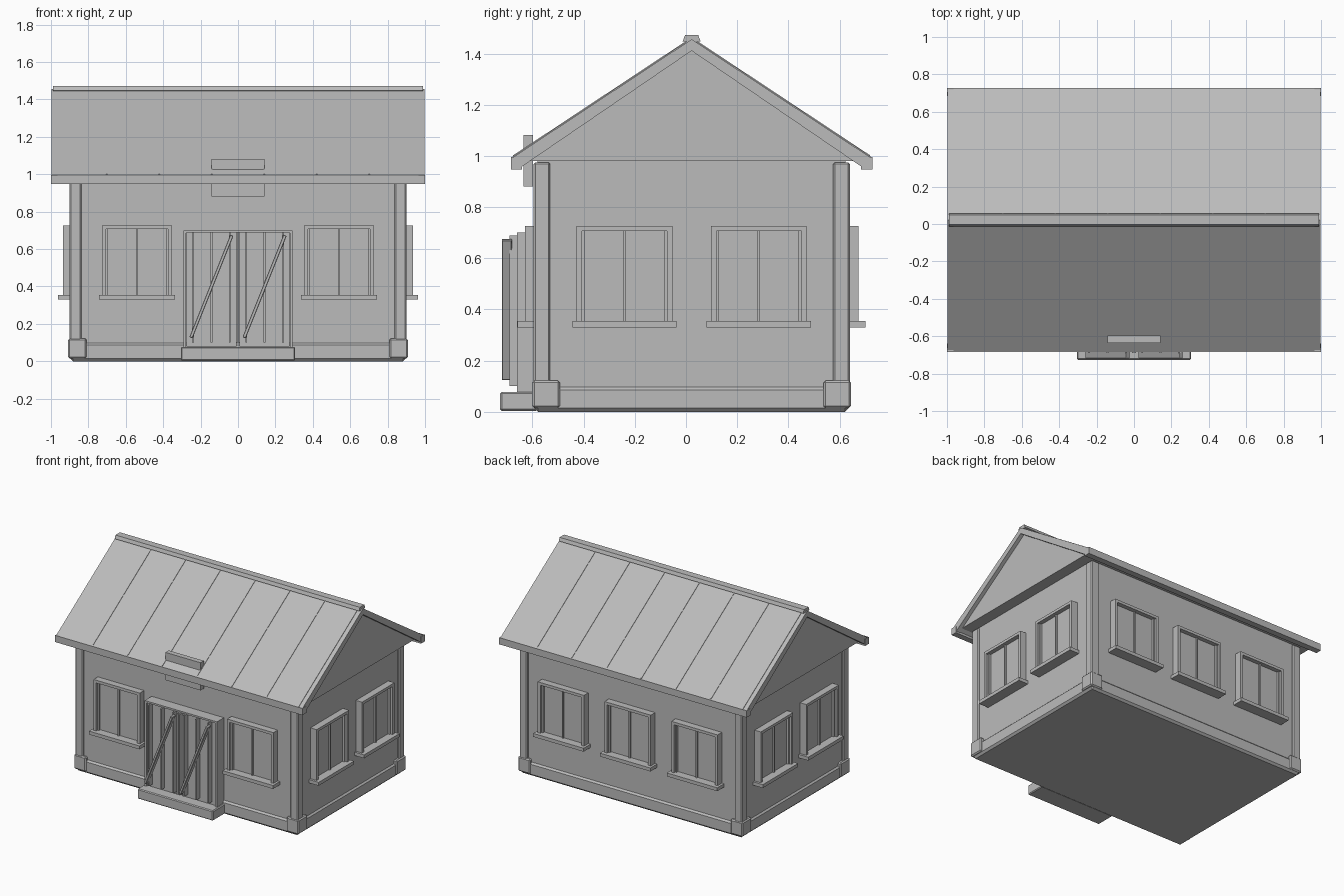
import bpy, bmesh, math
from mathutils import Matrix, Vector

cube = bpy.data.objects.get("Cube")
if cube:
    bpy.data.objects.remove(cube, do_unlink=True)

# One plain grey for the whole building
grey = bpy.data.materials.new("plain_grey")
grey.use_nodes = True
COLOR = (0.5, 0.5, 0.5, 1)
grey.diffuse_color = COLOR
grey.node_tree.nodes["Principled BSDF"].inputs["Base Color"].default_value = COLOR

MID = 0.022      # y of the ridge
WALL_X, WALL_Y = 0.885, 0.602


def finish(name, bm, bevel=0):
    bmesh.ops.recalc_face_normals(bm, faces=bm.faces)
    mesh = bpy.data.meshes.new(name)
    bm.to_mesh(mesh)
    bm.free()
    mesh.materials.append(grey)
    ob = bpy.data.objects.new(name, mesh)
    bpy.context.collection.objects.link(ob)
    if bevel:
        mod = ob.modifiers.new("edge", "BEVEL")
        mod.width = bevel
        mod.segments = 1
    return ob


def box(name, x, y, z, bevel=0, place=Matrix()):
    """Box from (min, max) ranges, optionally moved by a matrix."""
    bm = bmesh.new()
    lo, hi = Vector((x[0], y[0], z[0])), Vector((x[1], y[1], z[1]))
    m = Matrix.Translation((lo + hi) / 2) @ Matrix.Diagonal((*(hi - lo), 1))
    bmesh.ops.create_cube(bm, size=1, matrix=place @ m)
    return finish(name, bm, bevel)


def extrude_x(name, profile, x0, x1):
    """Extrude a (y, z) outline along x; y is measured from the ridge."""
    bm = bmesh.new()
    face = bm.faces.new([bm.verts.new((x0, MID + y, z)) for y, z in profile])
    out = bmesh.ops.extrude_face_region(bm, geom=[face])
    verts = [g for g in out["geom"] if isinstance(g, bmesh.types.BMVert)]
    bmesh.ops.translate(bm, vec=(x1 - x0, 0, 0), verts=verts)
    return finish(name, bm)


# Walls, plinth, corner posts and corner stones
box("walls", (-WALL_X, WALL_X), (MID - WALL_Y, MID + WALL_Y), (0.01, 0.98))
box("plinth", (-0.896, 0.896), (MID - 0.614, MID + 0.614), (0, 0.1), 0.014)
for sx in (-1, 1):
    for sy in (-1, 1):
        xs = lambda a, b: sorted((sx * a, sx * b))
        ys = lambda a, b: sorted((MID + sy * a, MID + sy * b))
        box("corner_post", xs(0.838, 0.9), ys(0.553, 0.618), (0.1, 0.975), 0.007)
        box("corner_stone", xs(0.81, 0.908), ys(0.515, 0.623), (0.015, 0.122), 0.008)

# Attic body, roof slopes, bargeboards and fascias
extrude_x("attic", [(-0.655, 0.98), (0.655, 0.98), (0, 1.415)], -0.968, 0.968)
chevron = [(-0.705, 0.994), (0, 1.46), (0.705, 0.994),
           (0.677, 0.953), (0, 1.415), (-0.677, 0.953)]
extrude_x("roof_slopes", chevron, -0.965, 0.965)
for s in (-1, 1):
    extrude_x("bargeboard", [(y, z - 0.004) for y, z in chevron], s * 0.965, s * 0.996)
    extrude_x("fascia", [(s * 0.662, 0.947), (s * 0.706, 0.947),
                         (s * 0.706, 0.996), (s * 0.662, 0.996)], -1, 1)

# Roof seams
slope = math.atan2(0.466, 0.705)
for s in (-1, 1):
    for i in range(6):
        x = (i - 2.5) * 0.281
        place = Matrix.Translation((x, MID, 1.46)) @ Matrix.Rotation(-s * slope, 4, "X")
        ends = sorted((s * 0.02, s * 0.835))
        box("roof_seam", (-0.004, 0.004), ends, (-0.01, 0.003), 0, place)

# Ridge cap
extrude_x("ridge_cap", [(-0.035, 1.448), (-0.026, 1.472), (0.026, 1.472),
                        (0.035, 1.448), (0, 1.44)], -0.988, 0.988)

# Blank board over the entrance
box("entrance_board", (-0.142, 0.142), (-0.635, -0.597), (0.88, 1.082))


# Windows: built facing -y, then turned to their wall
def window(side, along):
    turn = Matrix.Rotation(side * math.pi / 2, 4, "Z")
    dist = WALL_X if side % 2 else WALL_Y
    place = Matrix.Translation((0, MID, 0)) @ turn @ Matrix.Translation((along, -dist, 0))
    deep = (-0.05, 0.01)
    box("window_glass", (-0.17, 0.17), (-0.018, 0.01), (0.35, 0.71), 0, place)
    for s in (-1, 1):
        box("window_jamb", sorted((s * 0.166, s * 0.187)), deep, (0.35, 0.726), 0, place)
        box("window_sash", sorted((s * 0.155, s * 0.166)), (-0.034, 0.01), (0.35, 0.707), 0, place)
    box("window_head", (-0.166, 0.166), deep, (0.706, 0.726), 0, place)
    box("window_mullion", (-0.005, 0.005), (-0.03, 0), (0.35, 0.706), 0, place)
    box("window_sill", (-0.204, 0.204), (-0.078, 0.01), (0.33, 0.355), 0, place)


LAYOUT = {0: (-0.54, 0.54), 1: (-0.2625, 0.2625),
          2: (-0.54, 0, 0.54), 3: (-0.2625, 0.2625)}
for side, spots in LAYOUT.items():
    for along in spots:
        window(side, along)

# Double door with battens, braces and a step
box("door_step", (-0.306, 0.306), (-0.726, -0.58), (0.004, 0.077), 0.006)
for s in (-1, 1):
    box("door_jamb", sorted((s * 0.278, s * 0.292)), (-0.66, -0.57), (0.077, 0.7))
box("door_head", (-0.278, 0.278), (-0.66, -0.57), (0.687, 0.7))
for c in (-0.142, 0.142):
    box("door_leaf", (c - 0.134, c + 0.134), (-0.65, -0.57), (0.08, 0.687))
    for dx in (-0.098, 0, 0.098):
        box("door_batten", (c + dx - 0.005, c + dx + 0.005), (-0.69, -0.64), (0.1, 0.69))
    place = Matrix.Translation((c, 0, 0.4)) @ Matrix.Rotation(math.atan2(0.22, 0.55), 4, "Y")
    box("door_brace", (-0.009, 0.009), (-0.72, -0.68), (-0.295, 0.295), 0.003, place)
for s in (-1, 1):
    box("door_meeting_stile", sorted((s * 0.002, s * 0.012)), (-0.69, -0.64), (0.1, 0.69))
